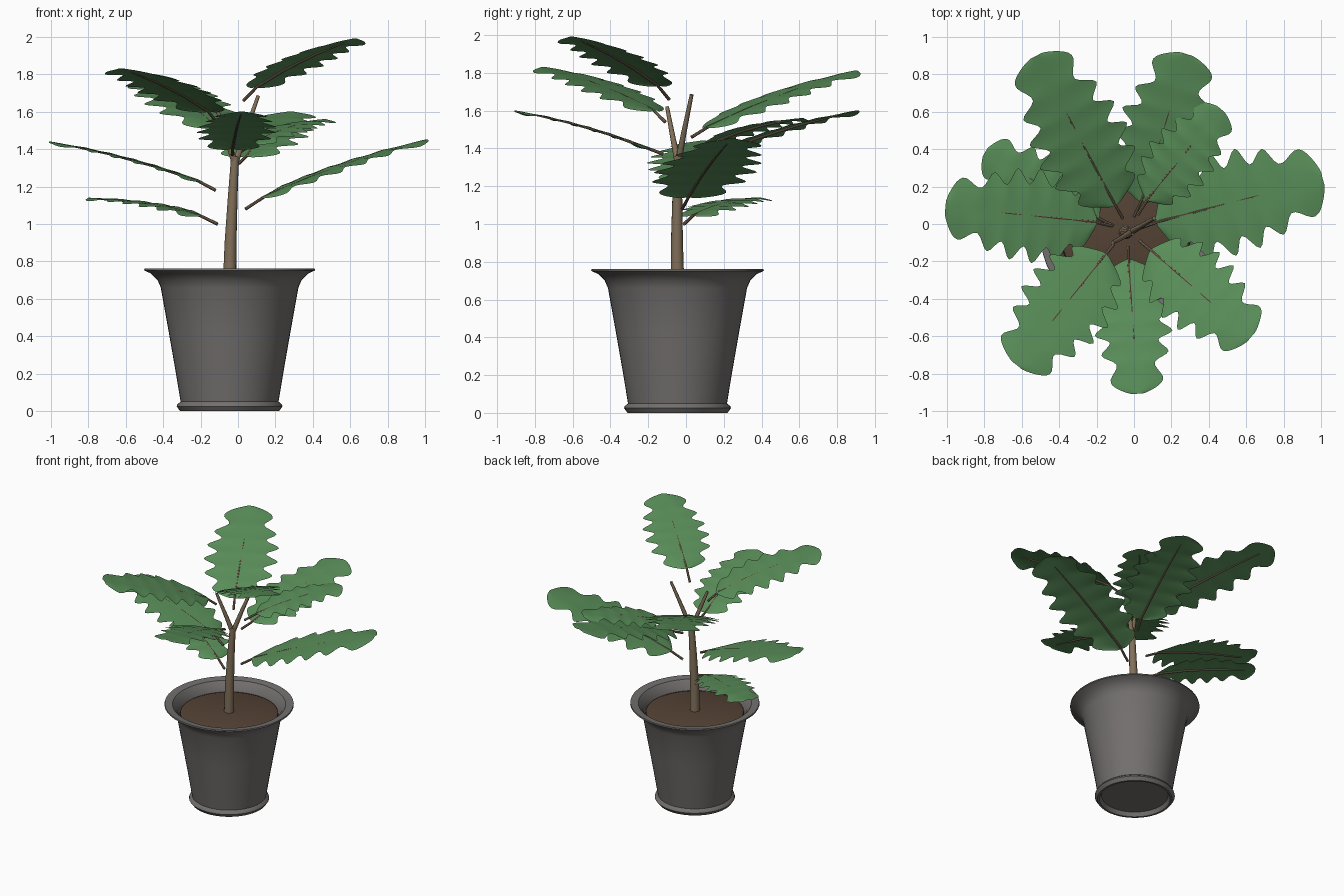
import bpy, bmesh, math
from mathutils import Vector

if "Cube" in bpy.data.objects:
    bpy.data.objects.remove(bpy.data.objects["Cube"])


def material(name, rgb):
    m = bpy.data.materials.new(name)
    m.diffuse_color = (*rgb, 1)
    m.use_nodes = True
    m.node_tree.nodes["Principled BSDF"].inputs["Base Color"].default_value = m.diffuse_color
    return m


GREEN = material("leaf_green", (0.10, 0.27, 0.10))
BARK = material("bark_brown", (0.22, 0.16, 0.10))
SOIL = material("soil_brown", (0.09, 0.055, 0.035))
POT = material("pot_grey", (0.17, 0.16, 0.155))
C = Vector((-0.045, -0.045, 0))


def finish(name, bm, mat, angle=40):
    bmesh.ops.recalc_face_normals(bm, faces=bm.faces)
    me = bpy.data.meshes.new(name)
    bm.to_mesh(me)
    bm.free()
    ob = bpy.data.objects.new(name, me)
    bpy.context.collection.objects.link(ob)
    me.materials.append(mat)
    bpy.ops.object.select_all(action='DESELECT')
    ob.select_set(True)
    bpy.context.view_layer.objects.active = ob
    bpy.ops.object.shade_smooth_by_angle(angle=math.radians(angle))
    return ob


def skin(bm, rings):
    for a, b in zip(rings, rings[1:]):
        n = len(a)
        for i in range(n):
            j = (i + 1) % n
            bm.faces.new((a[i], a[j], b[j], b[i]))


def lathe(name, profile, mat, n=48):
    bm = bmesh.new()
    rings = []
    for r, z in profile:
        rings.append([bm.verts.new(C + Vector((r * math.cos(2 * math.pi * i / n),
                                               r * math.sin(2 * math.pi * i / n), z)))
                      for i in range(n)])
    skin(bm, rings)
    bm.faces.new(rings[0])
    bm.faces.new(rings[-1])
    return finish(name, bm, mat)


def tube(name, points, radii, mat, n=10):
    bm = bmesh.new()
    pts = [Vector(p) for p in points]
    rings = []
    for k, (p, r) in enumerate(zip(pts, radii)):
        d = (pts[min(k + 1, len(pts) - 1)] - pts[max(k - 1, 0)]).normalized()
        side = d.cross(Vector((0.31, 0.95, 0))).normalized()
        up = d.cross(side)
        rings.append([bm.verts.new(p + r * (side * math.cos(2 * math.pi * i / n)
                                            + up * math.sin(2 * math.pi * i / n)))
                      for i in range(n)])
    skin(bm, rings)
    bm.faces.new(rings[0])
    bm.faces.new(rings[-1])
    return finish(name, bm, mat)


# Pot with foot, flared rim and recessed underside
lathe("pot", [(0.235, 0.03), (0.25, 0.0), (0.265, 0.0), (0.283, 0.025), (0.28, 0.035),
              (0.262, 0.05), (0.29, 0.22), (0.325, 0.42), (0.368, 0.66), (0.385, 0.70),
              (0.42, 0.735), (0.457, 0.752), (0.455, 0.762), (0.40, 0.755),
              (0.37, 0.72), (0.35, 0.67), (0.34, 0.62)], POT)
lathe("soil", [(0.35, 0.66), (0.345, 0.69), (0.32, 0.70)], SOIL)

# Trunk and its two upper branches
tube("trunk", [(-0.045, -0.045, 0.68), (-0.04, -0.048, 0.9), (-0.028, -0.046, 1.15),
               (-0.016, -0.042, 1.36)], [0.036, 0.032, 0.026, 0.021], BARK, 14)
tube("right_branch", [(-0.016, -0.042, 1.32), (0.04, -0.01, 1.49), (0.108, 0.03, 1.685)],
     [0.018, 0.014, 0.010], BARK)
tube("left_branch", [(-0.016, -0.042, 1.32), (-0.06, -0.07, 1.46), (-0.115, -0.1, 1.62)],
     [0.018, 0.014, 0.010], BARK)

# Lobe centres along the blade with their relative half-widths
LOBES = [(0.10, 0.66), (0.25, 0.92), (0.40, 1.0), (0.55, 0.97), (0.70, 0.84), (0.88, 0.60)]


def leaf(name, start, base, tip, half):
    start, base, tip = Vector(start), Vector(base), Vector(tip)
    axis = tip - base
    side = axis.cross(Vector((0, 0, 1))).normalized()
    up = side.cross(axis).normalized()
    # each row: midrib position, edge position, half-width, edge lift
    rows = [(0.0, 0.0, 0.12, 0)]
    for k, (t, w) in enumerate(LOBES):
        nxt = LOBES[k + 1][1] if k < 5 else 0.5
        gap = (LOBES[k + 1][0] - t) if k < 5 else 0.12
        rows.append((t - 0.02, t + 0.015, 1.3 * w, -0.015))
        if k < 5:
            rows.append((t + gap * 0.5, t + gap * 0.42, 0.165 * (w + nxt), 0.02))
    rows += [(0.95, 0.975, 0.45, 0), (1.01, 1.01, 0.14, 0)]
    us = [-1, -0.5, 0, 0.5, 1]
    bm = bmesh.new()
    grid = []
    for tc, te, w, lift in rows:
        row = []
        for u in us:
            t = tc + (te - tc) * abs(u)
            arch = 0.08 * t * (1 - t) - 0.02 * u * u + lift * u * u + 0.012 * abs(u)
            row.append(bm.verts.new(base + axis * t + side * (u * w * half) + up * arch))
        grid.append(row)
    for a, b in zip(grid, grid[1:]):
        for i in range(4):
            bm.faces.new((a[i], a[i + 1], b[i + 1], b[i]))
    ob = finish(name, bm, GREEN, 80)
    sub = ob.modifiers.new("smooth", 'SUBSURF')
    sub.levels = sub.render_levels = 2
    # petiole running on as a midrib under the blade
    mid = [base + axis * t + up * (0.08 * t * (1 - t) - 0.004) for t in (0.02, 0.3, 0.6, 0.9)]
    tube(name + "_stalk", [start] + mid, [0.009, 0.008, 0.007, 0.006, 0.003], BARK, 8)


# Leaves: stalk start, blade base, blade tip, half-width
leaf("low_left_leaf", (-0.11, -0.01, 1.0), (-0.19, 0.03, 1.045), (-0.79, 0.38, 1.14), 0.19)
leaf("right_leaf", (0.04, -0.02, 1.08), (0.12, 0.01, 1.14), (1.0, 0.24, 1.45), 0.29)
leaf("left_leaf", (-0.12, -0.01, 1.18), (-0.2, 0.01, 1.23), (-1.0, 0.09, 1.44), 0.26)
leaf("back_right_leaf", (0.0, 0.04, 1.32), (0.04, 0.12, 1.36), (0.28, 0.9, 1.6), 0.26)
leaf("small_back_right_leaf", (0.02, 0.05, 1.39), (0.07, 0.13, 1.43), (0.46, 0.61, 1.56), 0.19)
leaf("front_leaf", (-0.03, -0.12, 1.37), (-0.03, -0.19, 1.4), (0.02, -0.9, 1.6), 0.22)
leaf("back_left_leaf", (-0.06, 0.03, 1.46), (-0.1, 0.1, 1.51), (-0.52, 0.89, 1.81), 0.27)
leaf("front_left_leaf", (-0.11, -0.11, 1.54), (-0.15, -0.16, 1.6), (-0.62, -0.75, 1.83), 0.26)
leaf("top_front_right_leaf", (0.03, -0.09, 1.66), (0.09, -0.14, 1.73), (0.62, -0.6, 1.99), 0.24)
